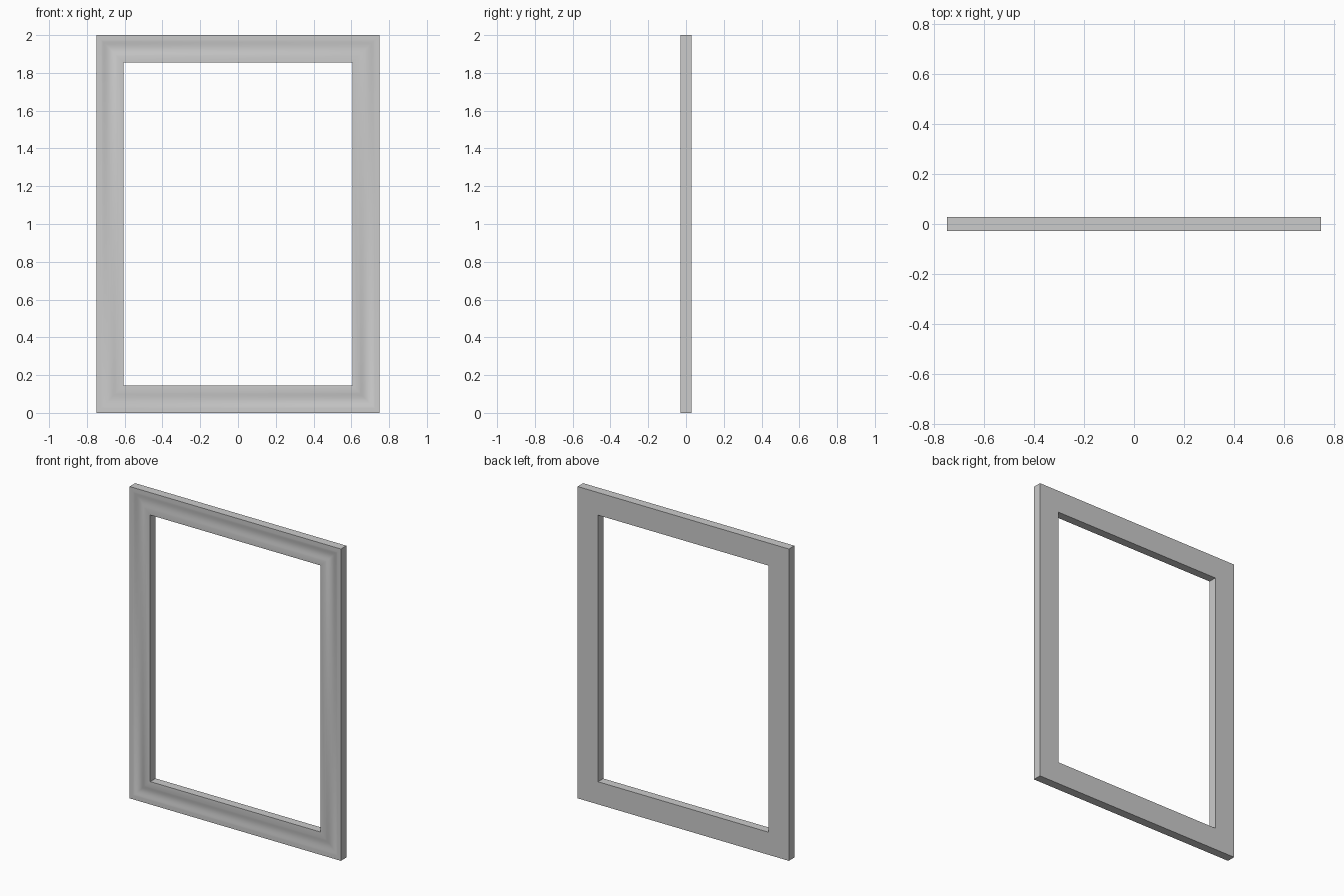
import bpy, bmesh, math

if "Cube" in bpy.data.objects:
    bpy.data.objects.remove(bpy.data.objects["Cube"])

W, H, D = 0.75, 2.0, 0.028       # half width, height, half depth
RAIL = 0.145                     # rail width

# Rail cross-section: (inset from outer edge, y), with a shallow cove on the front
profile = [(0, D), (0, -D), (0.025, -D)]
STEPS = 10
for i in range(1, STEPS):
    t = i / STEPS
    profile.append((0.025 + 0.085 * t, -D + 0.008 * math.sin(math.pi * t) ** 1.3))
profile += [(0.11, -D), (RAIL, -D + 0.002), (RAIL, D)]

# Sweep the section around the rectangle with mitred corners
bm = bmesh.new()
corners = [(-1, -1), (1, -1), (1, 1), (-1, 1)]
rings = [[bm.verts.new((sx * (W - d), y, H / 2 + sz * (H / 2 - d))) for d, y in profile]
         for sx, sz in corners]
n = len(profile)
for c in range(4):
    a, b = rings[c], rings[(c + 1) % 4]
    for i in range(n):
        j = (i + 1) % n
        bm.faces.new((a[i], b[i], b[j], a[j]))
bmesh.ops.recalc_face_normals(bm, faces=bm.faces)

mesh = bpy.data.meshes.new("picture_frame")
bm.to_mesh(mesh)
bm.free()
frame = bpy.data.objects.new("picture_frame", mesh)
bpy.context.collection.objects.link(frame)

# Smooth the moulding, keep the outer edges sharp
bpy.context.view_layer.objects.active = frame
frame.select_set(True)
bpy.ops.object.shade_smooth_by_angle(angle=math.radians(30))
